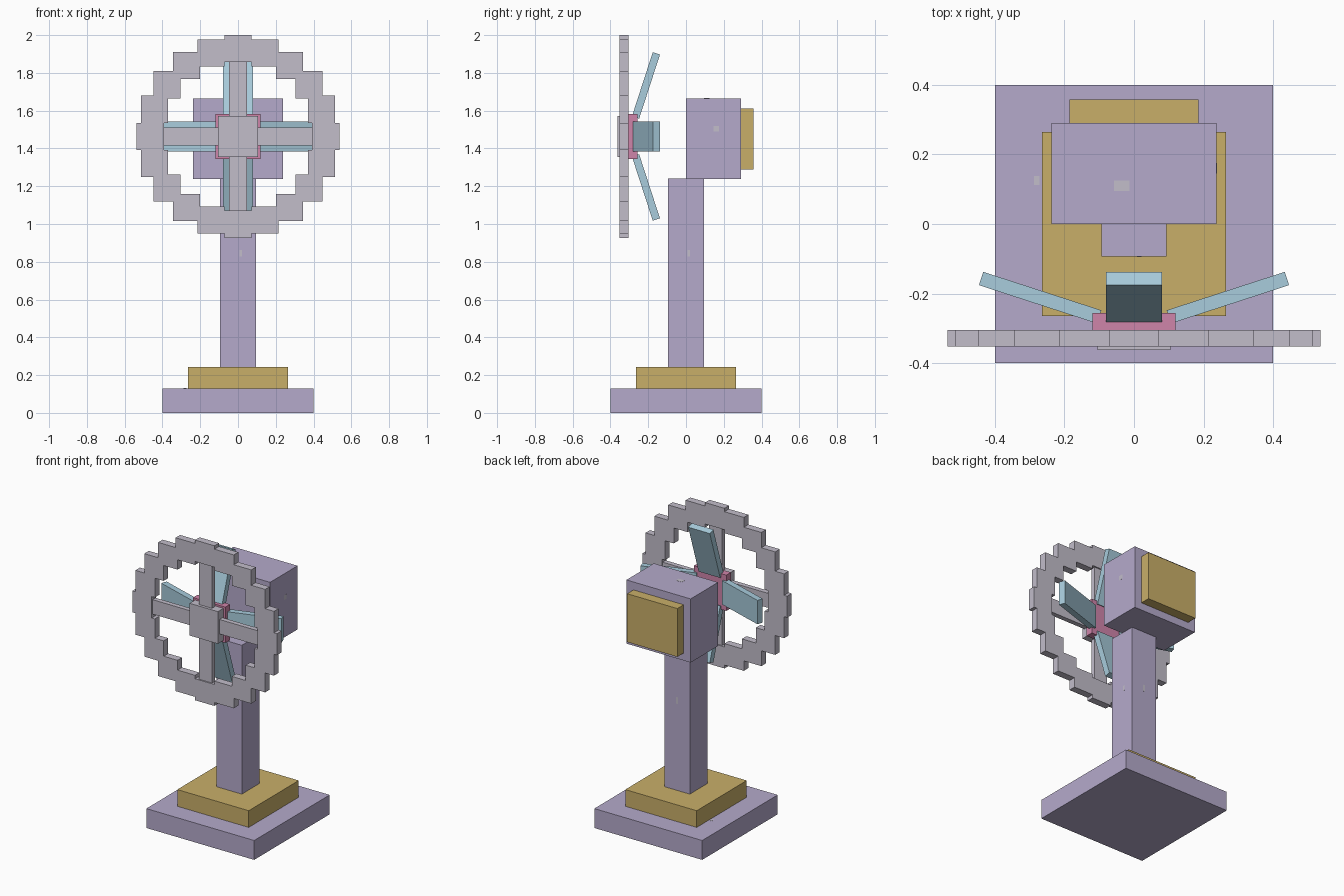
import bpy, bmesh, math
from mathutils import Matrix, Vector

if "Cube" in bpy.data.objects:
    bpy.data.objects.remove(bpy.data.objects["Cube"], do_unlink=True)


def material(name, rgb):
    """Flat material from 0-255 sRGB values."""
    lin = [((c / 255 + 0.055) / 1.055) ** 2.4 for c in rgb] + [1.0]
    m = bpy.data.materials.new(name)
    m.use_nodes = True
    m.diffuse_color = lin
    bsdf = m.node_tree.nodes["Principled BSDF"]
    bsdf.inputs["Base Color"].default_value = lin
    bsdf.inputs["Roughness"].default_value = 0.8
    return m


LILAC = material("lilac", (181, 170, 203))
GOLD = material("gold", (201, 175, 105))
GREY = material("pale grey", (194, 189, 202))
PINK = material("pink", (207, 133, 170))
BLUE = material("light blue", (168, 204, 220))


def boxes(name, mat, items):
    """One object made of boxes; each item is (centre, size) or (centre, size, rotation)."""
    bm = bmesh.new()
    for centre, size, *rot in items:
        m = Matrix.Translation(centre) @ (rot[0] if rot else Matrix()) @ Matrix.Diagonal((*size, 1))
        bmesh.ops.create_cube(bm, size=1, matrix=m)
    mesh = bpy.data.meshes.new(name)
    bm.to_mesh(mesh)
    bm.free()
    mesh.materials.append(mat)
    obj = bpy.data.objects.new(name, mesh)
    bpy.context.collection.objects.link(obj)
    return obj


def span(x0, x1, y0, y1, z0, z1):
    return (((x0 + x1) / 2, (y0 + y1) / 2, (z0 + z1) / 2), (x1 - x0, y1 - y0, z1 - z0))


# Stand and motor housing
boxes("base_plate", LILAC, [span(-.4, .4, -.4, .4, 0, .13)])
boxes("base_step", GOLD, [span(-.265, .265, -.265, .265, .13, .242)])
boxes("pole", LILAC, [span(-.094, .094, -.094, .094, .242, 1.24)])
boxes("motor_housing", LILAC, [span(-.238, .238, 0, .291, 1.238, 1.665)])
boxes("back_panel", GOLD, [span(-.186, .186, .291, .358, 1.288, 1.612)])

# Guard ring of upright square blocks
AXIS_Z, RING_Y = 1.4635, -.329
RADIUS, BLOCK, COUNT = .465, .144, 20
ring = []
for i in range(COUNT):
    a = math.tau * i / COUNT
    ring.append(((RADIUS * math.cos(a), RING_Y, AXIS_Z + RADIUS * math.sin(a)), (BLOCK, .048, BLOCK)))
boxes("guard_ring", GREY, ring)

# Guard spokes, slightly recessed, and the front cap
centre = (0, RING_Y, AXIS_Z)
boxes("guard_spokes", GREY, [(centre, (.8, .032, .097)), (centre, (.097, .031, .8))])
boxes("front_cap", GREY, [span(-.105, .105, -.363, -.305, AXIS_Z - .108, AXIS_Z + .108)])

# Hub and four blades swept backwards
boxes("blade_hub", PINK, [span(-.12, .12, -.305, -.256, AXIS_Z - .12, AXIS_Z + .12)])
SWEEP = math.radians(18)
blades = []
for i in range(4):
    turn = Matrix.Rotation(i * math.pi / 2, 4, 'Y')
    middle = turn @ Vector((.27, -.212, 0)) + Vector((0, 0, AXIS_Z))
    blades.append((middle, (.357, .04, .16), turn @ Matrix.Rotation(SWEEP, 4, 'Z')))
boxes("fan_blades", BLUE, blades)

# Small worn patches on the painted faces
boxes("worn_patches", GREY, [
    ((-.035, .11, 1.665), (.045, .03, .002)),
    ((.238, .16, 1.505), (.002, .03, .03)),
    ((-.28, .125, .13), (.016, .026, .002)),
    ((.015, -.094, .845), (.014, .002, .035)),
    ((.094, .015, .845), (.002, .014, .035)),
    ((0, .094, .845), (.014, .002, .045)),
])
